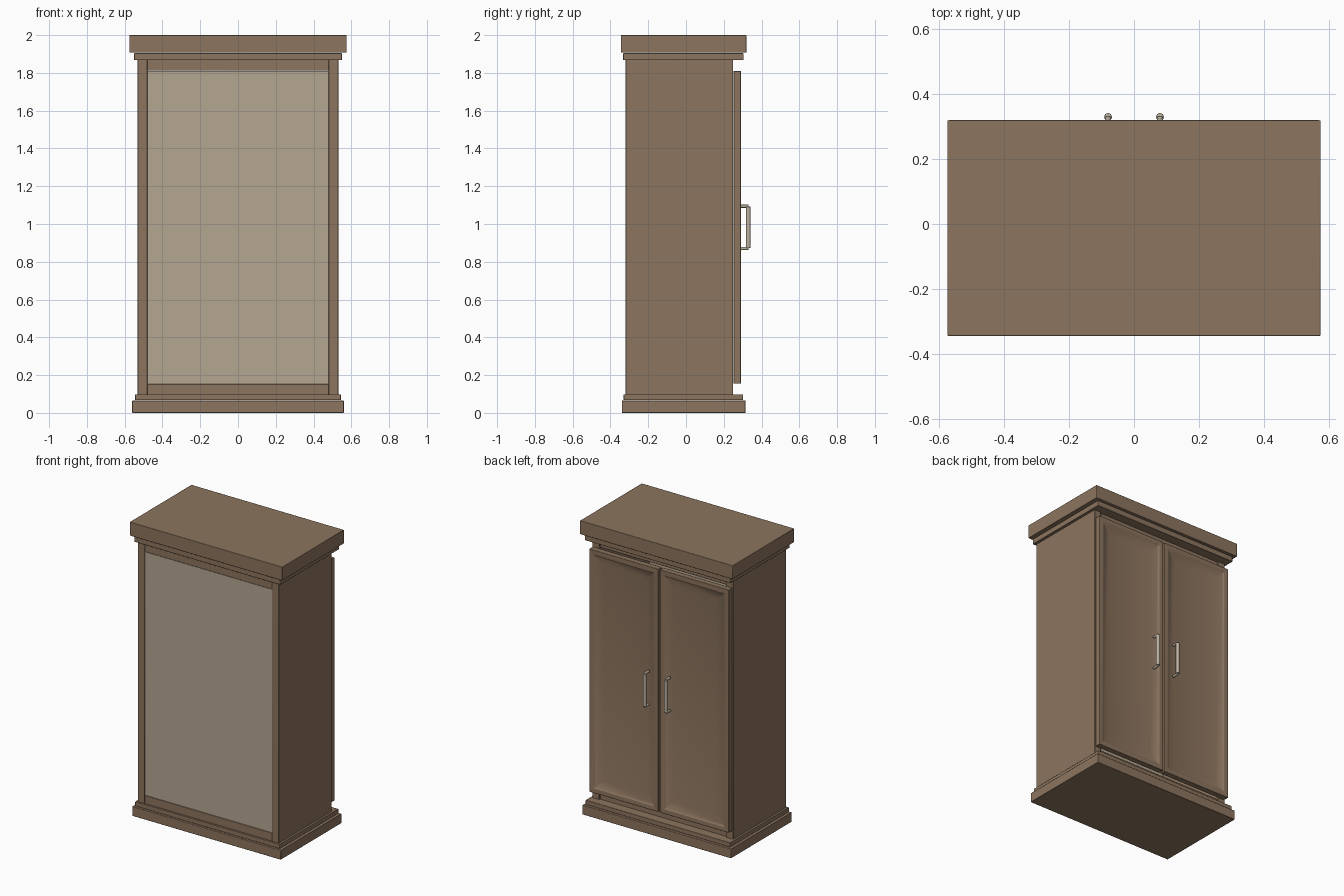
import bpy, bmesh, math
from mathutils import Vector

if "Cube" in bpy.data.objects:
    bpy.data.objects.remove(bpy.data.objects["Cube"])


def material(name, rgb):
    m = bpy.data.materials.new(name)
    m.diffuse_color = (*rgb, 1)
    m.use_nodes = True
    m.node_tree.nodes["Principled BSDF"].inputs["Base Color"].default_value = m.diffuse_color
    return m


WOOD = material("brown wood", (0.266, 0.178, 0.114))
BOARD = material("pale back board", (0.462, 0.381, 0.283))
METAL = material("pale metal", (0.50, 0.44, 0.35))


def finish(name, bm, mat, bevel=0.0):
    me = bpy.data.meshes.new(name)
    bm.normal_update()
    bm.to_mesh(me)
    bm.free()
    me.materials.append(mat)
    ob = bpy.data.objects.new(name, me)
    bpy.context.collection.objects.link(ob)
    if bevel:
        mod = ob.modifiers.new("soft edges", 'BEVEL')
        mod.width = bevel
        mod.segments = 2
        mod.limit_method = 'ANGLE'
        mod.angle_limit = math.radians(40)
    bpy.ops.object.select_all(action='DESELECT')
    ob.select_set(True)
    bpy.context.view_layer.objects.active = ob
    bpy.ops.object.shade_smooth_by_angle(angle=math.radians(30))
    return ob


def box_bm(x, y, z):
    """Box mesh from (min, max) ranges."""
    bm = bmesh.new()
    bmesh.ops.create_cube(bm, size=1)
    for v in bm.verts:
        v.co = Vector([(a + b) / 2 + c * (b - a) for c, (a, b) in zip(v.co, (x, y, z))])
    return bm


def box(name, x, y, z, mat=WOOD, bevel=0.003):
    return finish(name, box_bm(x, y, z), mat, bevel)


def rod(name, p, q, r):
    p, q = Vector(p), Vector(q)
    bm = bmesh.new()
    bmesh.ops.create_cone(bm, cap_ends=True, segments=16, radius1=r, radius2=r, depth=(q - p).length)
    bmesh.ops.transform(bm, matrix=(q - p).to_track_quat('Z', 'Y').to_matrix().to_4x4(), verts=bm.verts)
    bmesh.ops.translate(bm, vec=(p + q) / 2, verts=bm.verts)
    return finish(name, bm, METAL, 0.002)


# Stepped plinth and cornice
box("plinth", (-.56, .56), (-.34, .315), (0, .065))
box("plinth_step", (-.545, .545), (-.33, .303), (.067, .098))
box("cornice_step", (-.55, .55), (-.333, .305), (1.867, 1.904))
box("cornice_cap", (-.575, .575), (-.345, .32), (1.907, 2.0))

# Carcass boards
box("bottom_board", (-.48, .48), (-.318, .24), (.095, .153))
box("top_board", (-.48, .48), (-.318, .24), (1.812, 1.87))
box("back_board", (-.479, .479), (-.316, -.29), (.154, 1.811), BOARD, 0)

for side, s in (("left", -1), ("right", 1)):
    box(side + "_side_panel", sorted((s * .48, s * .531)), (-.32, .25), (.095, 1.87))

    # Door with a sunken panel and broad sloping border
    bm = box_bm(sorted((s * .005, s * .526)), (.252, .291), (.155, 1.81))
    bm.normal_update()
    face = max(bm.faces, key=lambda f: f.normal.y)
    bmesh.ops.inset_region(bm, faces=[face], thickness=.045)
    bmesh.ops.inset_region(bm, faces=[face], thickness=.012, depth=-.006)
    bmesh.ops.inset_region(bm, faces=[face], thickness=.075, depth=-.012)
    finish(side + "_door", bm, WOOD, 0.003)

    # Bar handle on two short posts
    x = s * .08
    rod(side + "_handle_bar", (x, .33, .873), (x, .33, 1.092), .012)
    for i, z in enumerate((.87, 1.094)):
        rod(side + "_handle_post_%d" % (i + 1), (x, .288, z), (x, .332, z), .008)
